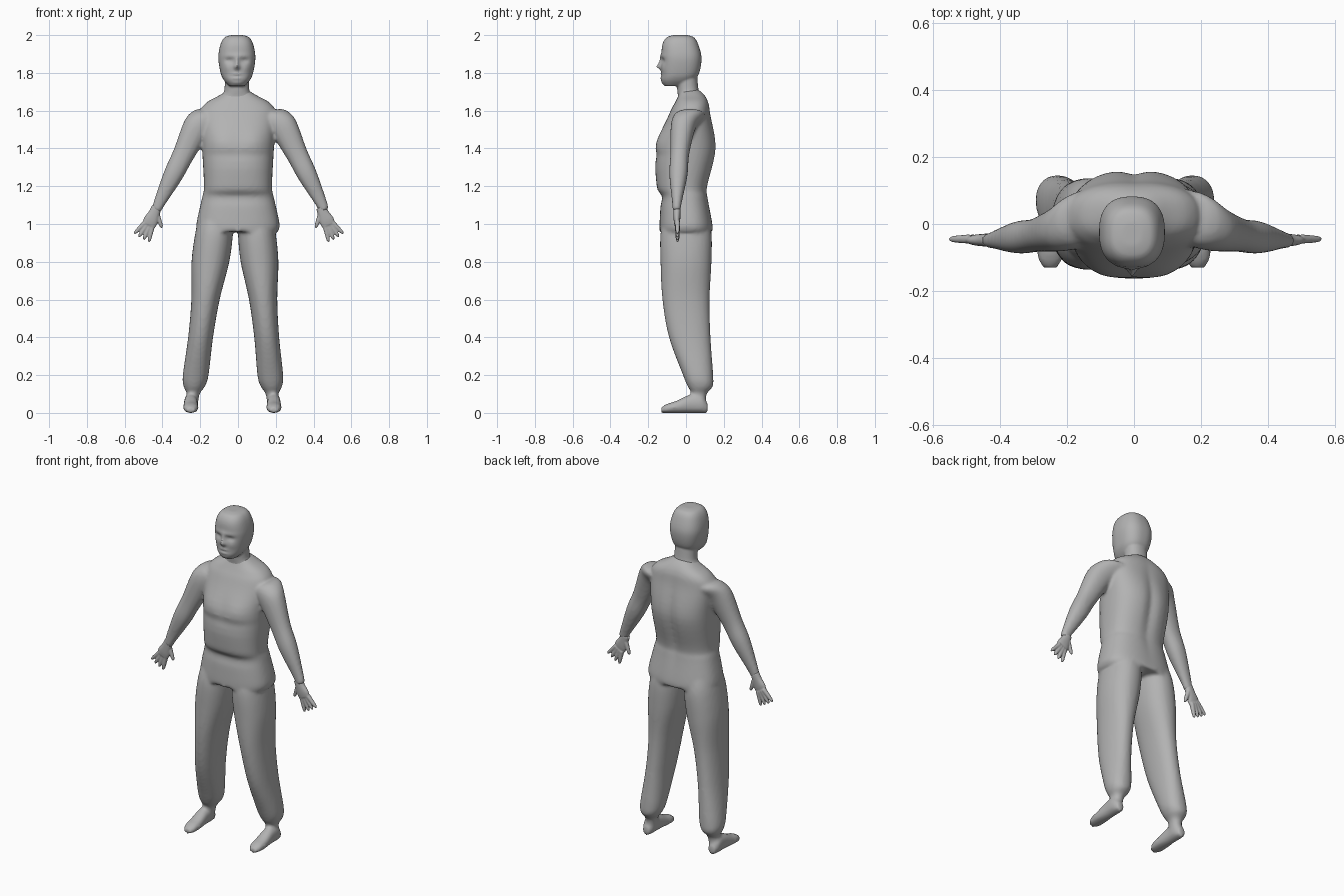
import bpy, bmesh, math
from mathutils import Vector

cube = bpy.data.objects.get("Cube")
if cube:
    bpy.data.objects.remove(cube)

SHADE = 0.45
grey = bpy.data.materials.new("plain grey")
grey.use_nodes = True
grey.diffuse_color = (SHADE, SHADE, SHADE, 1)
shader = next(node for node in grey.node_tree.nodes if node.type == 'BSDF_PRINCIPLED')
shader.inputs["Base Color"].default_value = grey.diffuse_color

X, Y, Z = Vector((1, 0, 0)), Vector((0, 1, 0)), Vector((0, 0, 1))


def curve_between(before, start, end, after, t):
    """Catmull-Rom blend of four numbers."""
    slope = end - before
    bend = 2 * before - 5 * start + 4 * end - after
    twist = 3 * (start - end) + after - before
    return start + t * (slope + t * (bend + t * twist)) / 2


def spline(rows, steps):
    """Smoothly interpolate rows of numbers."""
    padded = [rows[0], *rows, rows[-1]]
    dense = []
    for group in zip(padded, padded[1:], padded[2:], padded[3:]):
        for step in range(steps):
            dense.append([curve_between(*column, step / steps) for column in zip(*group)])
    return dense + [rows[-1]]


def loft(bm, rows, u=X, v=Y, power=2.2, sides=32, steps=6):
    """Skin rounded rings; each row is x, y, z, radius along u, radius along v."""
    def rounded(wave, radius):
        return math.copysign(abs(wave) ** (2 / power), wave) * radius

    rings = []
    for x, y, z, radius_u, radius_v in spline(rows, steps):
        ring = []
        for corner in range(sides):
            angle = math.tau * corner / sides
            offset = u * rounded(math.cos(angle), radius_u) + v * rounded(math.sin(angle), radius_v)
            ring.append(bm.verts.new(Vector((x, y, z)) + offset))
        rings.append(ring)
    for lower, upper in zip(rings, rings[1:]):
        for k in range(sides):
            bm.faces.new((lower[k - 1], lower[k], upper[k], upper[k - 1]))
    bm.faces.new(rings[0])
    bm.faces.new(rings[-1])
    return [vert for ring in rings for vert in ring]


def sculpt(verts, z, width, height, push, x=0, front=True):
    """Push the front or back surface along y with a soft brush, on both sides."""
    for vert in verts:
        if (vert.co.y < 0) == front:
            across = (abs(vert.co.x) - x) / width
            along = (vert.co.z - z) / height
            vert.co.y += push * math.exp(-across * across - along * along)


def fuse(name, bm, voxel, smooth):
    """Turn overlapping lofts into one smooth skin."""
    bmesh.ops.recalc_face_normals(bm, faces=bm.faces[:])
    mesh = bpy.data.meshes.new(name)
    bm.to_mesh(mesh)
    bm.free()
    mesh.materials.append(grey)
    obj = bpy.data.objects.new(name, mesh)
    bpy.context.collection.objects.link(obj)
    skin = obj.modifiers.new("Skin", 'REMESH')
    skin.mode = 'VOXEL'
    skin.voxel_size = voxel
    skin.use_smooth_shade = True
    soften = obj.modifiers.new("Soften", 'SMOOTH')
    soften.iterations = smooth
    return obj


def add_torso(bm):
    """Trunk from neck to hem, with chest, belly fold, spine and shoulder blades."""
    profile = [  # z, y, half width, half depth
        (1.71, .02, .05, .05), (1.68, .03, .1, .07), (1.64, .03, .17, .09), (1.58, .02, .2, .11),
        (1.4, 0, .19, .16), (1.2, -.02, .18, .135), (1.14, -.01, .19, .126),
        (1, 0, .22, .14), (.96, 0, .21, .14)]
    rows = [(0, y, z, wide, deep) for z, y, wide, deep in profile]
    torso = loft(bm, rows, power=2.5, sides=64)
    sculpt(torso, x=.09, z=1.44, width=.07, height=.06, push=-.01)
    sculpt(torso, z=1.36, width=.2, height=.03, push=.01)
    sculpt(torso, z=1.14, width=.2, height=.03, push=.01)
    sculpt(torso, z=1.35, width=.03, height=.2, push=.015, front=False)
    sculpt(torso, z=1.35, width=.03, height=.2, push=-.03, front=False)


def add_leg(bm, hip_x, ankle_x):
    """Baggy trouser leg with a gathered cuff, leaning from hip to ankle."""
    profile = [  # z, y, half width, half depth
        (1.05, 0, .09, .11), (.95, 0, .1, .135), (.8, 0, .1, .135), (.6, 0, .075, .125),
        (.4, .02, .066, .11), (.2, .064, .068, .08), (.14, .075, .056, .066),
        (.1, .07, .034, .04), (.04, .065, .032, .04)]
    rows = [(hip_x + (ankle_x - hip_x) * (1 - z), y, z, wide, deep)
            for z, y, wide, deep in profile]
    loft(bm, rows)


def add_foot(bm, ankle_x):
    """Foot from heel to toe, resting on the floor."""
    profile = [  # y, half width, half height
        (.115, .02, .025), (.08, .035, .047), (.02, .036, .048),
        (-.05, .04, .032), (-.1, .038, .024), (-.13, .022, .015)]
    loft(bm, [(ankle_x, y, tall, wide, tall) for y, wide, tall in profile], v=Z)


def add_arm(bm, side, middle):
    """Arm hanging outwards from shoulder to wrist."""
    profile = [  # distance out, y, z, radius across, half depth
        (.14, .025, 1.575, .075, .08), (.18, .01, 1.56, .08, .08), (.23, -.015, 1.51, .075, .066),
        (.3, -.033, 1.37, .058, .05), (.355, -.04, 1.26, .052, .048),
        (.42, -.047, 1.13, .034, .028), (.447, -.05, 1.07, .026, .02)]
    rows = [(middle + side * out, *rest) for out, *rest in profile]
    loft(bm, rows, u=Vector((side * .88, 0, .47)))


def add_finger(bm, root, direction, length):
    """Tapered finger."""
    rows = []
    for t, radius in ((0, .014), (.5, .0115), (.85, .009), (1, .004)):
        rows.append((*(root + direction * length * t), radius, radius))
    loft(bm, rows, u=direction.cross(Y), sides=12)


def add_hand(bm, side):
    """Palm with four fingers in a fan and a thumb."""
    palm = [(.434, 1.09, .026, .02), (.448, 1.055, .03, .019),
            (.465, 1.02, .038, .017), (.476, .995, .036, .013)]
    rows = [(side * out, -.048, z, wide, deep) for out, z, wide, deep in palm]
    loft(bm, rows, u=Vector((side * .9, 0, .44)))
    fan = [(.458 + .012 * i, .988 + .007 * i, 12 + 11 * i, .085) for i in range(4)]
    thumb = (.432, 1.05, -20, .075)
    for out, z, degrees, length in fan + [thumb]:
        angle = math.radians(degrees)
        direction = Vector((side * math.sin(angle), 0, -math.cos(angle)))
        add_finger(bm, Vector((side * out, -.045, z)), direction, length)


def add_head(bm):
    """Skull with a sculpted face."""
    profile = [  # z, y, half width, half depth
        (2, -.03, .03, .035), (1.988, -.03, .065, .072), (1.95, -.03, .087, .095),
        (1.88, -.024, .098, .106), (1.8, -.03, .086, .1),
        (1.76, -.045, .068, .085), (1.73, -.065, .04, .048)]
    rows = [(0, y, z, wide, deep) for z, y, wide, deep in profile]
    skull = loft(bm, rows, power=2.5, sides=96, steps=10)
    # eye sockets, brow, nose bridge, nose tip, cheeks
    sculpt(skull, x=.04, z=1.865, width=.022, height=.013, push=.011)
    sculpt(skull, z=1.89, width=.07, height=.012, push=-.005)
    sculpt(skull, z=1.85, width=.01, height=.03, push=-.016)
    sculpt(skull, z=1.832, width=.016, height=.012, push=-.018)
    sculpt(skull, x=.05, z=1.825, width=.02, height=.02, push=-.004)
    # lips, mouth line, chin
    for z in (1.793, 1.772):
        sculpt(skull, z=z, width=.024, height=.006, push=-.006)
    sculpt(skull, z=1.782, width=.03, height=.004, push=.005)
    sculpt(skull, z=1.747, width=.025, height=.01, push=-.005)


def add_neck(bm):
    """Neck flaring into the shoulders."""
    profile = [(1.82, 0, .066), (1.71, .01, .066), (1.675, .02, .09), (1.64, .025, .12)]
    loft(bm, [(0, y, z, wide, .04 + wide / 4) for z, y, wide in profile])


# Clothed body
body = bmesh.new()
add_torso(body)
for hip_x, ankle_x in ((-.12, -.25), (.095, .19)):
    add_leg(body, hip_x, ankle_x)
    add_foot(body, ankle_x)
for side in (-1, 1):
    add_arm(body, side, middle=.012)
fuse("body", body, voxel=.01, smooth=4)

# Head and neck, set slightly to the right
head = bmesh.new()
add_head(head)
add_neck(head)
fuse("head", head, voxel=.006, smooth=3).location.x = -.006

# Hands
for name, side in (("right_hand", -1), ("left_hand", 1)):
    hand = bmesh.new()
    add_hand(hand, side)
    fuse(name, hand, voxel=.004, smooth=2).location.x = .004
